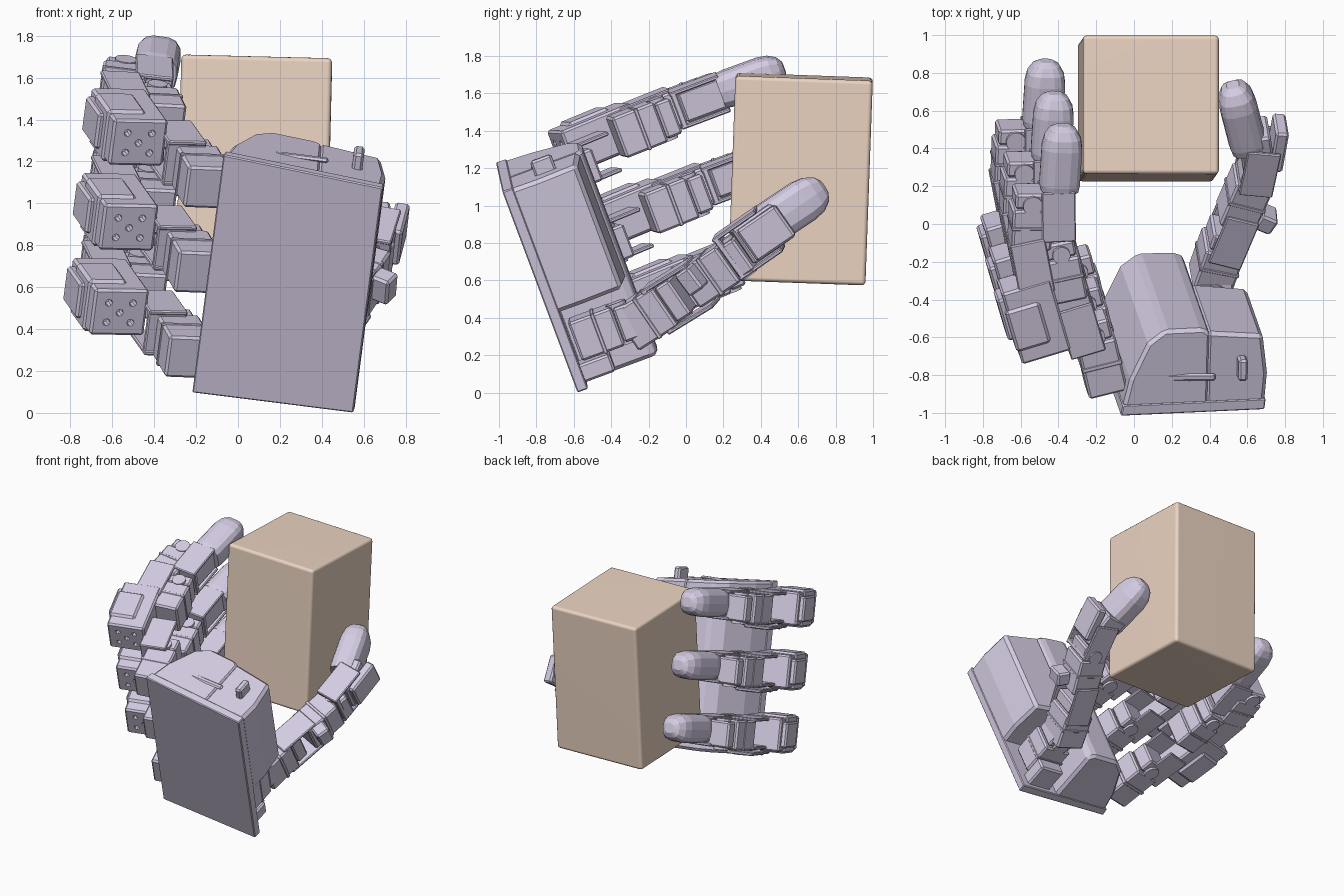
import bpy, bmesh, math
from mathutils import Vector, Matrix

if "Cube" in bpy.data.objects:
    bpy.data.objects.remove(bpy.data.objects["Cube"])

V = Vector
# Palm frame: W = across, T = thickness (towards the held box), U = along the palm
U = V((0.122, -0.348, 0.93)).normalized()
W = V((0.985, 0.02, -0.135))
W = (W - U * W.dot(U)).normalized()
T = U.cross(W)
ORIGIN = V((0.55, -0.58, 0.0))


def material(name, color):
    m = bpy.data.materials.new(name)
    m.diffuse_color = (*color, 1)
    m.use_nodes = True
    m.node_tree.nodes["Principled BSDF"].inputs["Base Color"].default_value = m.diffuse_color
    return m


LILAC = material("lilac_plastic", (0.66, 0.60, 0.76))
TAN = material("tan_card", (0.84, 0.66, 0.54))


def frame(center, x, y, z):
    m = Matrix((x, y, z)).transposed().to_4x4()
    m.translation = V(center)
    return m


def palm_frame(center, yaw=0):
    return frame(center, W, T, U) @ Matrix.Rotation(math.radians(yaw), 4, 'Z')


def along_frame(a, b, up):
    d = (V(b) - V(a)).normalized()
    x = d.cross(V(up)).normalized()
    return frame((V(a) + V(b)) / 2, x, d, x.cross(d))


def add(name, bm, mat, bevel=0.0, color=LILAC, segs=1):
    bmesh.ops.recalc_face_normals(bm, faces=bm.faces)
    me = bpy.data.meshes.new(name)
    bm.to_mesh(me)
    bm.free()
    ob = bpy.data.objects.new(name, me)
    bpy.context.collection.objects.link(ob)
    ob.matrix_world = mat
    me.materials.append(color)
    if bevel:
        mod = ob.modifiers.new("bevel", 'BEVEL')
        mod.width, mod.segments = bevel, segs
    return ob


def box(name, mat, size, offset=(0, 0, 0), bevel=0.012, **kw):
    bm = bmesh.new()
    bmesh.ops.create_cube(bm, size=1)
    bmesh.ops.scale(bm, vec=size, verts=bm.verts)
    return add(name, bm, mat @ Matrix.Translation(offset), bevel, **kw)


def disc(name, mat, r, h, offset):
    bm = bmesh.new()
    bmesh.ops.create_cone(bm, cap_ends=True, segments=16, radius1=r, radius2=r, depth=h)
    return add(name, bm, mat @ Matrix.Translation(offset))


def prism(name, section, u0, u1, bevel=0.015, slope=0.0):
    # cross-section in (across, thickness), run along the palm; slope tilts the top end
    bm = bmesh.new()
    f = bm.faces.new([bm.verts.new((w, t, u0)) for w, t in section])
    top = bmesh.ops.extrude_face_region(bm, geom=[f])
    for v in top["geom"]:
        if isinstance(v, bmesh.types.BMVert):
            v.co.z = u1 + slope * v.co.x
    return add(name, bm, palm_frame(ORIGIN), bevel)


def fingertip(name, mat, length, rx, rz):
    # faceted tube with a blunt domed end, pointing along local +y
    rings = [(0, 0.94), (0.1, 1), (0.66, 1), (0.82, 0.9), (0.94, 0.66), (1, 0.34)]
    bm = bmesh.new()
    n, loops = 14, []
    for y, s in rings:
        loop = []
        for i in range(n):
            c, q = math.cos(2 * math.pi * i / n), math.sin(2 * math.pi * i / n)
            sx = math.copysign(abs(c) ** 0.65, c) * rx * s
            sz = math.copysign(abs(q) ** 0.65, q) * rz * s
            loop.append(bm.verts.new((sx, (y - 0.5) * length, sz)))
        loops.append(loop)
    for a, b in zip(loops, loops[1:]):
        for i in range(n):
            bm.faces.new((a[i], a[(i + 1) % n], b[(i + 1) % n], b[i]))
    bm.faces.new(loops[0])
    bm.faces.new(loops[-1])
    return add(name, bm, mat)


def motor(name, mat, size):
    # servo: body, narrower end cap, side flange, horn disc
    x, y, z = size
    return [box(name + "_body", mat, (x, y * 0.72, z), (0, -y * 0.14, 0)),
            box(name + "_cap", mat, (x * 0.86, y * 0.26, z * 0.88), (0, y * 0.36, 0)),
            box(name + "_flange", mat, (x * 1.04, y * 0.06, z * 1.03), (0, -y * 0.1, 0), 0.004),
            disc(name + "_horn", mat, x * 0.25, z * 1.04, (0, y * 0.3, 0))]


def bracket(name, mat, size, th=0.022):
    # U-shaped bracket: two cheeks and a web
    x, y, z = size
    return [box(name + "_cheek", mat, (x, y, th), (0, 0, s * (z - th) / 2), 0.006) for s in (-1, 1)] + \
           [box(name + "_web", mat, (x, th * 1.5, z), (0, -y / 2 + th, 0), 0.006)]


# Held box
box_frame = Matrix.Translation((0.076, 0.612, 1.142)) @ Matrix.Rotation(-0.036, 4, 'X') @ Matrix.Rotation(0.025, 4, 'Y')
held = box("held_box", box_frame, (0.72, 0.735, 1.095), bevel=0.022, color=TAN, segs=3)
for p in held.data.polygons:
    p.use_smooth = True
held.modifiers.new("normals", 'WEIGHTED_NORMAL')

# Palm: full back plate, finger-side shell, thumb-side shell, top trim
prism("palm_back_plate", [(-0.775, 0), (0, 0), (0.005, 0.06), (-0.765, 0.06)], 0, 1.155, 0.006, -0.085)
prism("palm_shell_finger_side", [(-0.765, 0.04), (-0.3, 0.04), (-0.3, 0.44), (-0.34, 0.47),
                                 (-0.55, 0.47), (-0.64, 0.40), (-0.73, 0.2)], 0.003, 1.15, 0.02, -0.085)
prism("palm_shell_thumb_side", [(-0.32, 0.04), (0, 0.04), (0.01, 0.2), (-0.02, 0.42), (-0.32, 0.45)],
      0.44, 1.15, 0.02, -0.085)
box("palm_top_clip", palm_frame(ORIGIN), (0.05, 0.12, 0.12), (-0.13, 0.25, 1.18))
box("palm_top_rib", palm_frame(ORIGIN), (0.26, 0.04, 0.02), (-0.4, 0.2, 1.185))

# One finger (the top one), then two copies spaced down the palm
parts = []
parts += motor("finger_base_motor", palm_frame((-0.19, -0.68, 1.15), 14), (0.21, 0.42, 0.21))
parts += bracket("finger_base_bracket", palm_frame((-0.29, -0.53, 1.24), 17), (0.19, 0.28, 0.23))
knuckle = palm_frame((-0.53, -0.48, 1.365), 17)
block = box("finger_knuckle_block", knuckle, (0.27, 0.42, 0.235))

# screw holes in the knuckle face
bm = bmesh.new()
for hx, hz in ((0, 0), (-0.06, 0.05), (0.06, 0.05), (-0.06, -0.05), (0.06, -0.05)):
    bmesh.ops.create_cone(bm, cap_ends=True, segments=8, radius1=0.018, radius2=0.018, depth=0.1,
                          matrix=Matrix.Translation((hx, -0.21, hz)) @ Matrix.Rotation(math.pi / 2, 4, 'X'))
cutter = add("hole_cutter", bm, knuckle)
cutter.hide_render = True
mod = block.modifiers.new("holes", 'BOOLEAN')
mod.object = cutter
bpy.context.view_layer.update()
cut = bpy.data.meshes.new_from_object(block.evaluated_get(bpy.context.evaluated_depsgraph_get()))
block.modifiers.clear()
block.data = cut
bpy.data.objects.remove(cutter)
parts.append(block)

parts += [box("finger_knuckle_cover", knuckle, (0.19, 0.24, 0.265), (-0.05, -0.01, 0), 0.015),
          box("finger_knuckle_side", knuckle, (0.06, 0.24, 0.18), (-0.14, 0.05, 0))]
parts += motor("finger_middle_motor", palm_frame((-0.38, -0.22, 1.425), 12), (0.19, 0.34, 0.23))
parts += bracket("finger_middle_bracket", palm_frame((-0.55, -0.2, 1.475), 12), (0.19, 0.3, 0.22))
parts += motor("finger_outer_motor", palm_frame((-0.55, 0.04, 1.555), 0), (0.21, 0.32, 0.21))
parts += bracket("finger_outer_bracket", palm_frame((-0.41, 0.07, 1.56), 2), (0.18, 0.28, 0.21))
parts += [box("finger_link", palm_frame((-0.41, 0.1, 1.575), 0), (0.15, 0.26, 0.17)),
          fingertip("fingertip", palm_frame((-0.385, 0.355, 1.675), -2), 0.36, 0.108, 0.1)]
for k in (1, 2):
    for ob in parts:
        dup = ob.copy()
        bpy.context.collection.objects.link(dup)
        dup.matrix_world = Matrix.Translation(V((-0.045, 0.17, -0.405)) * k) @ ob.matrix_world

# Thumb: base servo in the palm cut-out, two hinged links and a tip
UP = (0.1, -0.55, 0.83)
box("thumb_base_mount", palm_frame(ORIGIN), (0.2, 0.22, 0.1), (-0.15, 0.12, 0.08))
motor("thumb_base_motor", palm_frame(ORIGIN + W * -0.17 + T * 0.25 + U * 0.25), (0.22, 0.34, 0.22))
motor("thumb_lower_motor", along_frame((0.40, -0.30, 0.35), (0.5, -0.02, 0.53), UP), (0.21, 0.36, 0.25))
bracket("thumb_lower_bracket", along_frame((0.46, -0.16, 0.44), (0.57, 0.1, 0.60), UP), (0.18, 0.3, 0.28))
motor("thumb_upper_motor", along_frame((0.53, 0.02, 0.56), (0.67, 0.34, 0.77), UP), (0.2, 0.38, 0.23))
bracket("thumb_upper_bracket", along_frame((0.63, 0.22, 0.72), (0.68, 0.45, 0.88), UP), (0.18, 0.28, 0.27))
box("thumb_link", along_frame((0.66, 0.3, 0.78), (0.63, 0.5, 0.92), UP), (0.17, 0.26, 0.22))
box("thumb_side_plate", along_frame((0.74, 0.32, 0.78), (0.78, 0.54, 0.93), UP), (0.07, 0.25, 0.2))
box("thumb_side_tab", along_frame((0.66, -0.02, 0.57), (0.73, 0.08, 0.64), UP), (0.1, 0.1, 0.14))
fingertip("thumb_tip", along_frame((0.60, 0.44, 0.90), (0.53, 0.71, 1.08), UP), 0.40, 0.1, 0.118)
